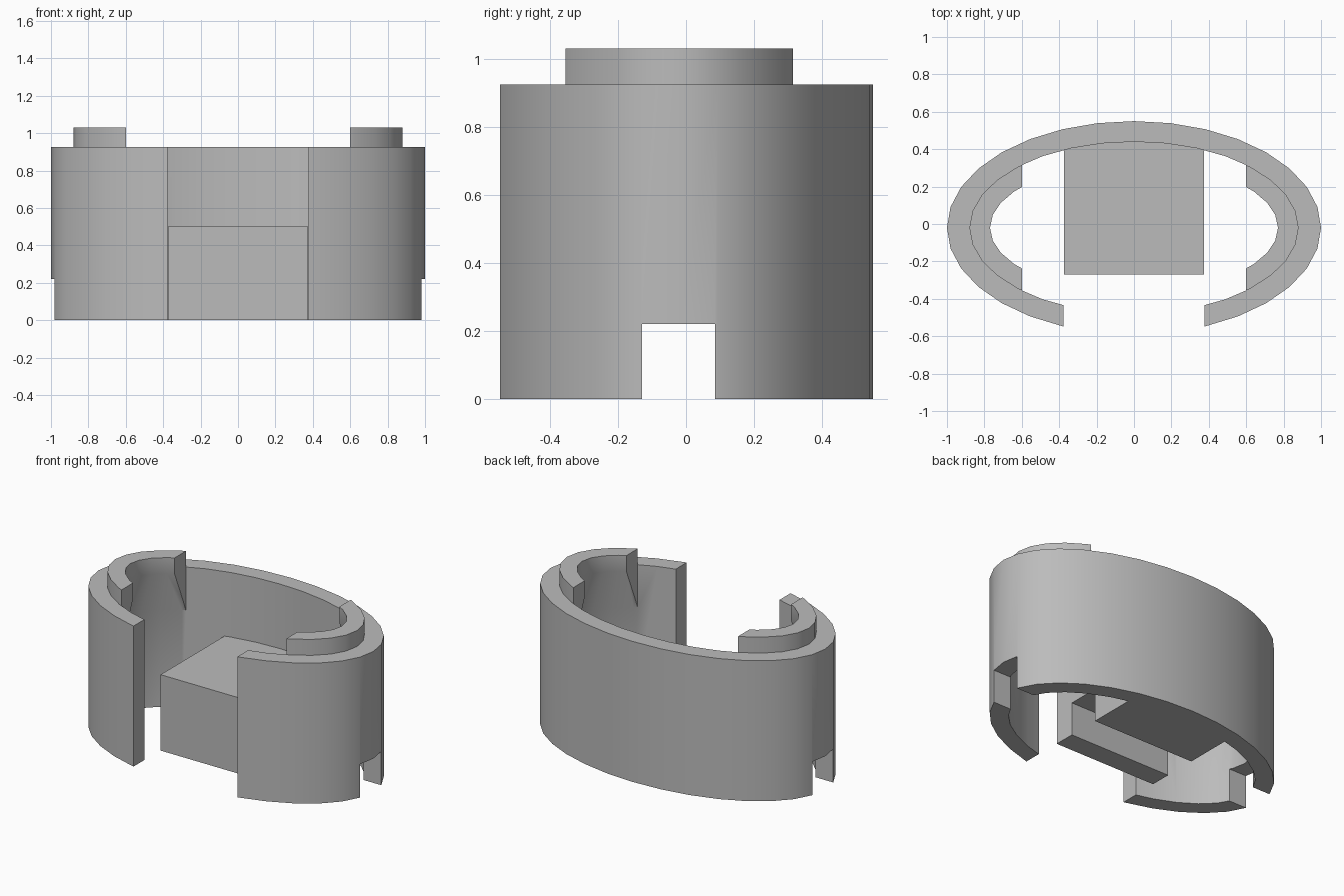
import bpy, bmesh
from math import radians, sin, cos, tau

cube = bpy.data.objects.get("Cube")
if cube:
    bpy.data.objects.remove(cube, do_unlink=True)

SEGMENTS = 32
CENTRE_Y = -0.02

grey = bpy.data.materials.new("plain grey")
grey.use_nodes = True
colour = (0.5, 0.5, 0.5, 1)
grey.diffuse_color = colour
grey.node_tree.nodes["Principled BSDF"].inputs["Base Color"].default_value = colour


def finish(name, bm):
    bmesh.ops.recalc_face_normals(bm, faces=bm.faces)
    mesh = bpy.data.meshes.new(name)
    bm.to_mesh(mesh)
    bm.free()
    mesh.materials.append(grey)
    obj = bpy.data.objects.new(name, mesh)
    bpy.context.collection.objects.link(obj)
    return obj


def oval_ring(name, profile):
    """Sweep a closed profile of (x radius, y radius, height) round an oval."""
    bm = bmesh.new()
    rings = []
    for rx, ry, z in profile:
        angles = [tau * i / SEGMENTS for i in range(SEGMENTS)]
        rings.append([bm.verts.new((rx * cos(a), CENTRE_Y + ry * sin(a), z)) for a in angles])
    for k, low in enumerate(rings):
        high = rings[(k + 1) % len(rings)]
        for i in range(SEGMENTS):
            j = (i + 1) % SEGMENTS
            bm.faces.new((low[i], low[j], high[j], high[i]))
    return finish(name, bm)


def box(name, low, high):
    bm = bmesh.new()
    bmesh.ops.create_cube(bm, size=1)
    for v in bm.verts:
        v.co = [h if c > 0 else l for c, l, h in zip(v.co, low, high)]
    return finish(name, bm)


def combine(obj, other, operation):
    mod = obj.modifiers.new(operation.lower(), 'BOOLEAN')
    mod.operation = operation
    mod.solver = 'EXACT'
    mod.object = other
    bpy.ops.object.select_all(action='DESELECT')
    bpy.context.view_layer.objects.active = obj
    obj.select_set(True)
    bpy.ops.object.modifier_apply(modifier=mod.name)
    bpy.data.objects.remove(other, do_unlink=True)


# Oval outer wall, open at the front
holder = oval_ring("oval_holder", [(1, 0.57, 0), (1, 0.57, 0.925),
                                   (0.88, 0.46, 0.925), (0.88, 0.46, 0)])
combine(holder, box("front_gap", (-0.378, -1, -1), (0.378, -0.3, 2)), 'DIFFERENCE')

# Raised end lips, tapering down into the wall
lip = oval_ring("end_lips", [(0.77, 0.35, 0.925), (0.77, 0.35, 1.03), (0.88, 0.46, 1.03),
                             (0.88, 0.46, 0.925), (0.92, 0.5, 0.9), (0.92, 0.5, 0.59),
                             (0.9, 0.48, 0.59), (0.88, 0.46, 0.64)])
combine(lip, box("lip_gap", (-0.6, -1, 0), (0.6, 1, 2)), 'DIFFERENCE')
combine(holder, lip, 'UNION')

# Central block joined to the back wall
combine(holder, box("centre_block", (-0.375, -0.27, 0), (0.375, 0.46, 0.5)), 'UNION')

# Cross channel through both ends and under the block
combine(holder, box("channel", (-2, -0.13, -1), (2, 0.085, 0.22)), 'DIFFERENCE')

bpy.ops.object.shade_smooth_by_angle(angle=radians(30))
